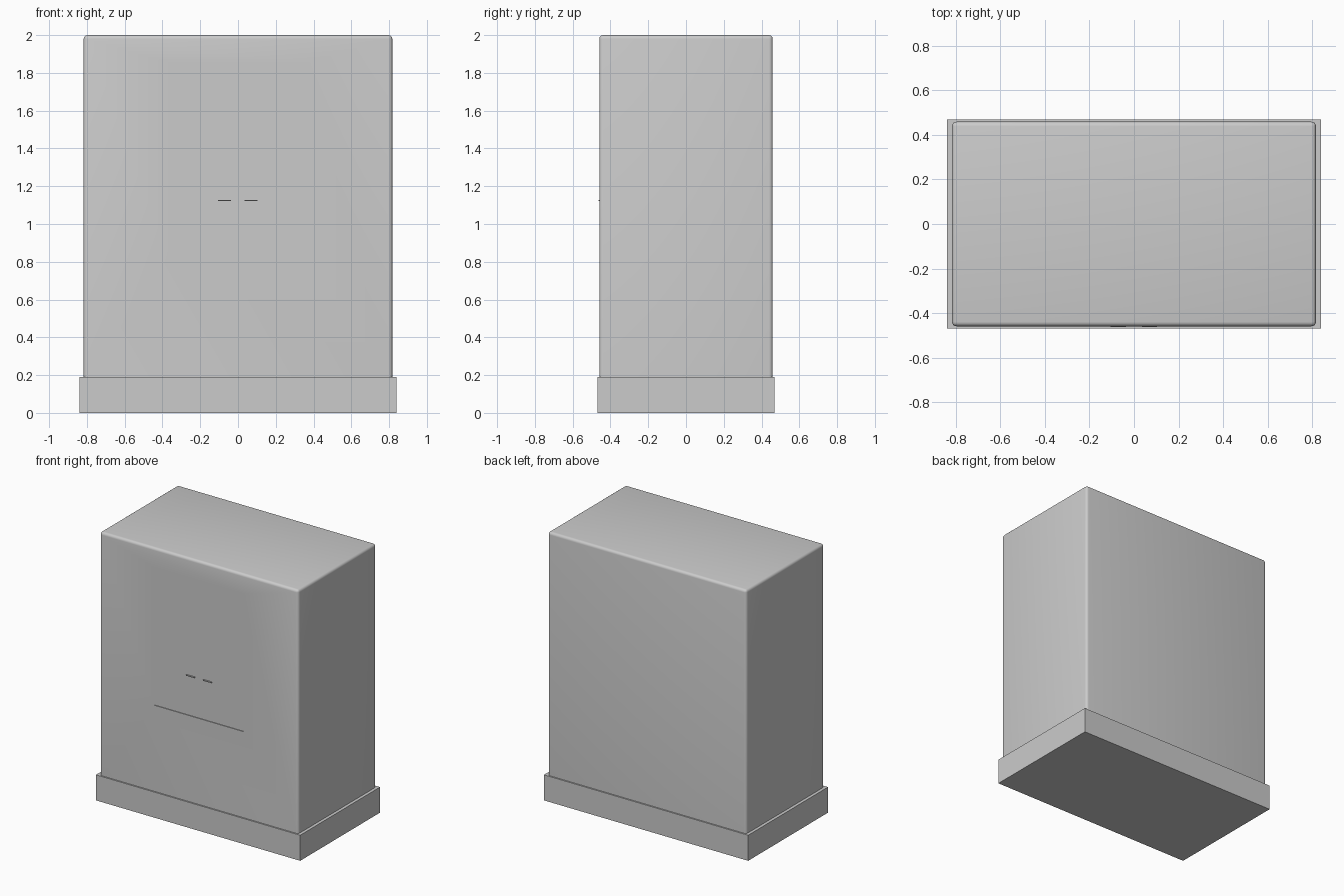
import bpy, bmesh

if "Cube" in bpy.data.objects:
    bpy.data.objects.remove(bpy.data.objects["Cube"])


def box(name, lo, hi, bevel=0.0):
    """Axis-aligned box; bevel rounds every edge except the bottom ones."""
    bm = bmesh.new()
    bmesh.ops.create_cube(bm, size=1)
    for v in bm.verts:
        for i in range(3):
            v.co[i] = lo[i] if v.co[i] < 0 else hi[i]
    if bevel:
        edges = [e for e in bm.edges if max(v.co.z for v in e.verts) > lo[2] + 1e-4]
        bmesh.ops.bevel(bm, geom=edges, offset=bevel, segments=4,
                        profile=0.5, affect='EDGES')
    me = bpy.data.meshes.new(name)
    bm.to_mesh(me)
    bm.free()
    ob = bpy.data.objects.new(name, me)
    bpy.context.collection.objects.link(ob)
    return ob


# plinth
box("plinth", (-0.84, -0.469, 0), (0.84, 0.469, 0.19))

# cabinet body with rounded edges
body = box("cabinet_body", (-0.817, -0.459, 0.19), (0.817, 0.459, 2.0), 0.02)

# shallow recessed door panel
cutter = box("panel_cutter", (-0.367, -0.6, 0.83), (0.367, -0.454, 1.855))
cutter.hide_render = True
cutter.hide_viewport = True
cut = body.modifiers.new("panel_recess", 'BOOLEAN')
cut.operation = 'DIFFERENCE'
cut.solver = 'EXACT'
cut.object = cutter

# smooth rounded edges, crisp recess
bpy.context.view_layer.objects.active = body
body.select_set(True)
bpy.ops.object.modifier_apply(modifier=cut.name)
bpy.data.objects.remove(cutter)
bpy.ops.object.shade_smooth_by_angle(angle=0.6)

# two thin handle bars on the panel
for side, x0, x1 in (("left", -0.105, -0.037), ("right", 0.035, 0.103)):
    box("handle_" + side, (x0, -0.462, 1.121), (x1, -0.452, 1.128))
